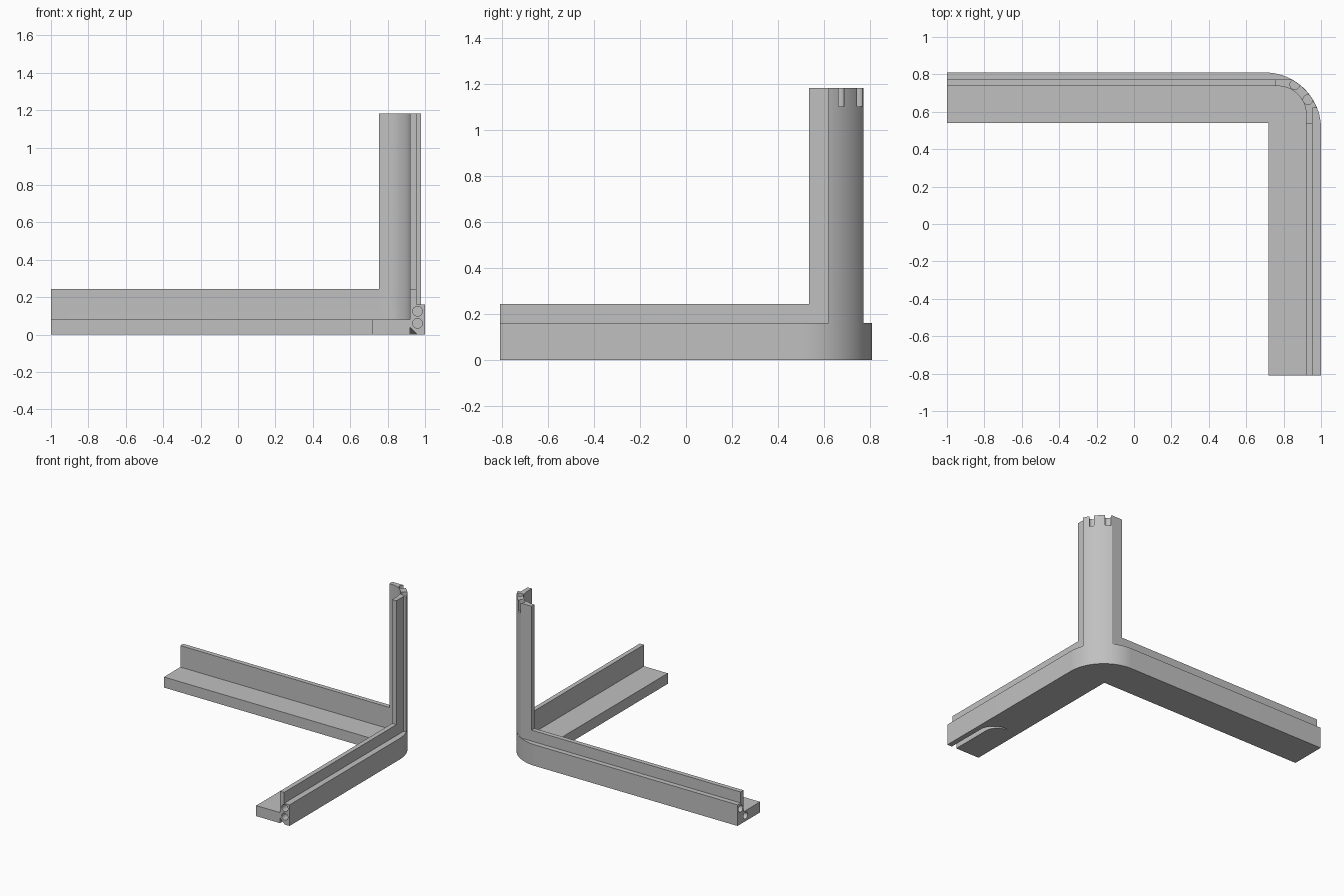
import bpy, bmesh
from math import sin, cos, radians, pi
from mathutils import Vector, Matrix

cube = bpy.data.objects.get("Cube")
if cube:
    bpy.data.objects.remove(cube)

# One plain grey material
grey = bpy.data.materials.new("plain_grey")
grey.use_nodes = True
colour = (0.53, 0.53, 0.53, 1)
grey.diffuse_color = colour
grey.node_tree.nodes["Principled BSDF"].inputs["Base Color"].default_value = colour

# Main plan dimensions
LEFT, RIGHT, FRONT, BACK = -1.0, 1.0, -0.81, 0.81
WALL, FIN = 0.075, 0.035
FLOOR_Z, RAIL_Z, FIN_Z, POST_Z = 0.08, 0.16, 0.243, 1.183
INNER_X, INNER_Y = 0.92, 0.737


def make_object(name, bm):
    bmesh.ops.recalc_face_normals(bm, faces=bm.faces)
    mesh = bpy.data.meshes.new(name)
    bm.to_mesh(mesh)
    bm.free()
    mesh.materials.append(grey)
    obj = bpy.data.objects.new(name, mesh)
    bpy.context.collection.objects.link(obj)
    return obj


def prism(name, outline, low, high):
    bm = bmesh.new()
    face = bm.faces.new([bm.verts.new((x, y, low)) for x, y in outline])
    grown = bmesh.ops.extrude_face_region(bm, geom=[face])
    verts = [v for v in grown["geom"] if isinstance(v, bmesh.types.BMVert)]
    bmesh.ops.translate(bm, verts=verts, vec=(0, 0, high - low))
    return make_object(name, bm)


def arc(cx, cy, r, start, end, steps=20):
    angles = [radians(start + (end - start) * i / steps) for i in range(steps + 1)]
    return [(cx + r * cos(a), cy + r * sin(a)) for a in angles]


def bend(x, y, r):
    """Path along the back wall, round the corner and down the side wall."""
    return [(LEFT, y)] + arc(x - r, y - r, r, 90, 0) + [(x, FRONT)]


def combine(target, other, operation):
    mod = target.modifiers.new(operation.lower(), "BOOLEAN")
    mod.operation = operation
    mod.solver = "EXACT"
    mod.object = other
    bpy.context.view_layer.objects.active = target
    bpy.ops.object.modifier_apply(modifier=mod.name)
    bpy.data.objects.remove(other)


# Rail with a rounded outer corner
outer = bend(RIGHT, BACK, 0.3)
inner = bend(INNER_X, INNER_Y, 0.15)
middle = bend(INNER_X + FIN, INNER_Y + FIN, 0.15 + FIN)
frame = prism("corner_frame", outer + inner[::-1], 0, RAIL_Z)

# Floor ledge with a square inner corner
floor = prism("floor_ledge", middle + [(0.72, FRONT), (0.72, 0.54), (LEFT, 0.54)],
              0, FLOOR_Z)
combine(frame, floor, "UNION")

# Thin upright fin on the inside of the rail
fin = prism("fin", middle + inner[::-1], RAIL_Z - 0.04, FIN_Z)
combine(frame, fin, "UNION")

# Corner post: rounded shell with a fin on each edge
post_outline = ([(0.755, INNER_Y + FIN), (0.755, INNER_Y)]
                + arc(INNER_X - 0.15, INNER_Y - 0.15, 0.15, 90, 0)
                + [(INNER_X, 0.535), (INNER_X + FIN, 0.535), (INNER_X + FIN, 0.62)]
                + arc(0.7, 0.51, 0.299, 21.6, 61.2))
post = prism("post", post_outline, RAIL_Z - 0.03, POST_Z)
combine(frame, post, "UNION")


# Round blind holes in the three ends
def drill(centre, axis):
    bm = bmesh.new()
    turn = Vector((0, 0, 1)).rotation_difference(Vector(axis)).to_matrix().to_4x4()
    bmesh.ops.create_cone(bm, cap_ends=True, segments=24, radius1=0.026,
                          radius2=0.026, depth=0.16,
                          matrix=Matrix.Translation(centre) @ turn)
    combine(frame, make_object("drill", bm), "DIFFERENCE")


for z in (0.125, 0.06):
    drill((0.96, FRONT, z), (0, 1, 0))
for y, z in ((0.773, 0.118), (0.715, 0.043)):
    drill((LEFT, y, z), (1, 0, 0))
for x, y in ((0.86, 0.745), (0.93, 0.665)):
    drill((x, y, POST_Z), (0, 0, 1))

# Curved wedge groove under the front end of the side arm
path = [(INNER_X, FRONT - 0.02)] + arc(0.82, -0.49, 0.1, 0, 90, 10)
bm = bmesh.new()
rings = []
for i, (x, y) in enumerate(path):
    a = 0 if i == 0 else (i - 1) / 10 * pi / 2
    size = 0.04 * (1 - 0.8 * max(0, i - 1) / 10)
    side = Vector((cos(a), sin(a), 0))
    base = Vector((x, y, -0.01))
    rings.append([bm.verts.new(p) for p in (
        base, base + Vector((0, 0, size + 0.01)), base + side * (size + 0.01))])
for a, b in zip(rings, rings[1:]):
    for k in range(3):
        n = (k + 1) % 3
        bm.faces.new((a[k], a[n], b[n], b[k]))
bm.faces.new(rings[0])
bm.faces.new(rings[-1][::-1])
combine(frame, make_object("groove", bm), "DIFFERENCE")

# Smooth the curves, keep the edges crisp
bpy.ops.object.select_all(action="DESELECT")
frame.select_set(True)
bpy.context.view_layer.objects.active = frame
bpy.ops.object.shade_smooth_by_angle(angle=radians(25))
